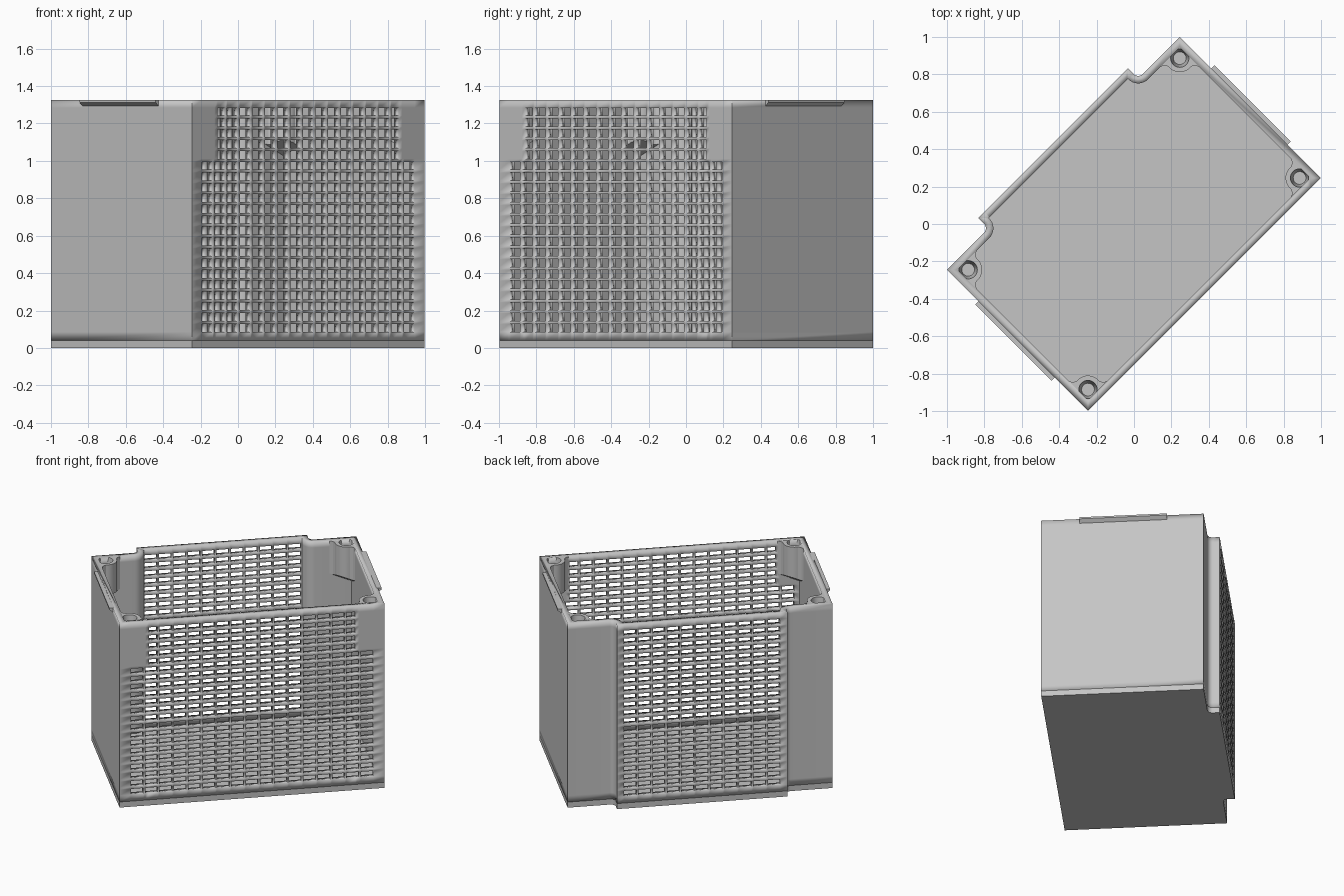
import bpy, bmesh, math

if "Cube" in bpy.data.objects:
    bpy.data.objects.remove(bpy.data.objects["Cube"])

TOP, FLOOR, WALL = 1.325, 0.04, 0.04
U, FRONT, BACK, BUMP = 0.88, -0.532, 0.534, 0.612   # half length and wall planes
BUMP_U, FILLET = 0.566, 0.034
PITCH_U, PITCH_Z, HALF_W, HALF_H = 0.0955, 0.0578, 0.041, 0.021
ROWS, WIDE_ROWS, NARROW = 21, 16, 0.686
FIRST_ROW = 0.107

grey = bpy.data.materials.new("mid_grey")
grey.use_nodes = True
colour = (0.56, 0.56, 0.56, 1)
grey.diffuse_color = colour
grey.node_tree.nodes["Principled BSDF"].inputs["Base Color"].default_value = colour


def make_object(name, bm, fix_normals=True):
    if fix_normals:
        bmesh.ops.recalc_face_normals(bm, faces=bm.faces)
    mesh = bpy.data.meshes.new(name)
    bm.to_mesh(mesh)
    bm.free()
    mesh.materials.append(grey)
    ob = bpy.data.objects.new(name, mesh)
    ob.rotation_euler.z = math.pi / 4      # the box stands diagonally
    bpy.context.collection.objects.link(ob)
    return ob


def prism(name, points, low, high):
    """Upright prism; low is a function of the profile point."""
    bm = bmesh.new()
    bottom = [bm.verts.new((x, y, low(x, y))) for x, y in points]
    top = [bm.verts.new((x, y, high)) for x, y in points]
    bm.faces.new(bottom[::-1])
    bm.faces.new(top)
    for i in range(len(points)):
        j = (i + 1) % len(points)
        bm.faces.new((bottom[i], bottom[j], top[j], top[i]))
    return make_object(name, bm)


def shade(ob):
    bpy.ops.object.select_all(action='DESELECT')
    ob.select_set(True)
    bpy.context.view_layer.objects.active = ob
    bpy.ops.object.shade_smooth_by_angle(angle=math.radians(30))


def arc(cx, cy, r, start, end, steps):
    angles = [math.radians(start + (end - start) * i / steps) for i in range(steps + 1)]
    return [(cx + r * math.cos(a), cy + r * math.sin(a)) for a in angles]


# Outline of the box, with the raised panel on its back
right_step = arc(BUMP_U + FILLET, BACK + FILLET, FILLET, 270, 180, 8)
right_step.append((BUMP_U, BUMP))
left_step = [(-x, y) for x, y in reversed(right_step)]


def slot_cuts(columns, extra=()):
    cuts = list(extra)
    for i in range(-(columns // 2), columns // 2 + 1):
        cuts += [i * PITCH_U - HALF_W, i * PITCH_U + HALF_W]
    return sorted(cuts)


front_cuts = [(u, FRONT) for u in slot_cuts(17, (-NARROW, NARROW))]
back_cuts = [(u, BUMP) for u in reversed(slot_cuts(11))]
outline = ([(-U, FRONT)] + front_cuts + [(U, FRONT), (U, BACK)]
           + right_step + back_cuts + left_step + [(-U, BACK)])

# Walls: one sheet with the slot cells left out, thickened inward
levels = [FLOOR]
for r in range(ROWS):
    z = FIRST_ROW + r * PITCH_Z
    levels += [z - HALF_H, z + HALF_H]
levels.append(TOP)


def is_slot(p, q, level):
    if level % 2 == 0 or abs(p[1] - q[1]) > 1e-6:
        return False
    mid, row = (p[0] + q[0]) / 2, level // 2
    in_column = abs((mid + PITCH_U / 2) % PITCH_U - PITCH_U / 2) < HALF_W
    if p[1] == FRONT:
        limit = 8.5 * PITCH_U if row < WIDE_ROWS else NARROW
    elif p[1] == BUMP:
        limit = 5.5 * PITCH_U
    else:
        return False
    return in_column and abs(mid) < limit


bm = bmesh.new()
rings = [[bm.verts.new((x, y, z)) for x, y in outline] for z in levels]
for k in range(len(levels) - 1):
    for i in range(len(outline)):
        j = (i + 1) % len(outline)
        if not is_slot(outline[i], outline[j], k):
            bm.faces.new((rings[k][i], rings[k][j], rings[k + 1][j], rings[k + 1][i]))
walls = make_object("slotted_walls", bm, fix_normals=False)
solid = walls.modifiers.new("thickness", 'SOLIDIFY')
solid.thickness = WALL
solid.offset = -1
solid.use_even_offset = True
shade(walls)

# Floor
plain = [(-U, FRONT), (U, FRONT), (U, BACK)] + right_step + left_step + [(-U, BACK)]
shade(prism("floor", plain, lambda x, y: 0, FLOOR))

# Corner bosses with sloped undersides and tapered blind holes
BOSS, SEAT = 0.08, 0.075
profile = ([(0.02, 0.02), (0.185, 0.02), (0.185, 0.04), (0.165, 0.05)]
           + arc(BOSS, BOSS, SEAT, -8, 98, 12)
           + [(0.05, 0.165), (0.04, 0.185), (0.02, 0.185)])
for side, su in (("right", -1), ("left", 1)):
    for end, sv, plane in (("front", -1, FRONT), ("back", 1, BACK)):
        def place(a, b):
            return su * (U - a), plane - sv * b

        def underside(x, y):
            return 0.99 + 0.45 * (U - abs(x) + abs(plane - y))

        points = [place(a, b) for a, b in profile]
        boss = prism(f"{end}_{side}_boss", points, underside, TOP)
        cx, cy = place(BOSS, BOSS)
        cut = bmesh.new()
        bmesh.ops.create_cone(cut, cap_ends=True, segments=32, radius1=0.034,
                              radius2=0.05, depth=0.16)
        bmesh.ops.translate(cut, verts=cut.verts, vec=(cx, cy, TOP - 0.07))
        cutter = make_object(f"{end}_{side}_hole_cutter", cut)
        cutter.hide_render = True
        cutter.hide_set(True)
        hole = boss.modifiers.new("hole", 'BOOLEAN')
        hole.operation = 'DIFFERENCE'
        hole.solver = 'EXACT'
        hole.object = cutter
        # Bake the hole so that the cutter can go
        bpy.context.view_layer.update()
        graph = bpy.context.evaluated_depsgraph_get()
        baked = bpy.data.meshes.new_from_object(boss.evaluated_get(graph))
        boss.modifiers.clear()
        boss.data = baked
        bpy.data.objects.remove(cutter)
        shade(boss)

# Grip tabs along the top of the short ends
for side, s in (("right", -1), ("left", 1)):
    bm = bmesh.new()
    section = [(-0.01, TOP), (0.024, TOP), (0.024, TOP - 0.012), (0, TOP - 0.032),
               (-0.01, TOP - 0.032)]
    ends = [[bm.verts.new((s * (U + d), v, z)) for d, z in section]
            for v in (-0.28, 0.295)]
    bm.faces.new(ends[0])
    bm.faces.new(ends[1])
    for i in range(len(section)):
        j = (i + 1) % len(section)
        bm.faces.new((ends[0][i], ends[0][j], ends[1][j], ends[1][i]))
    make_object(f"{side}_grip_tab", bm)
